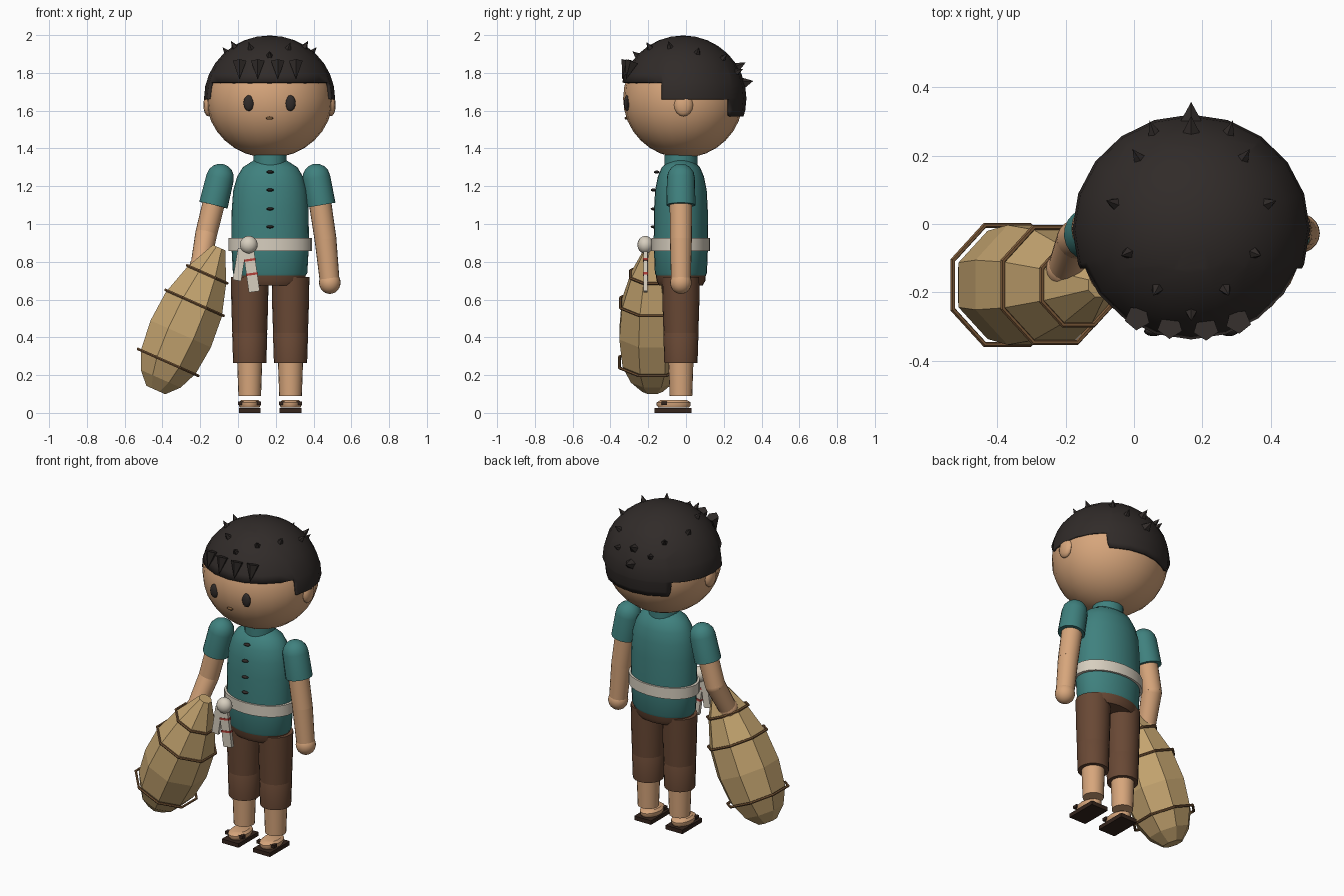
import bpy, bmesh, math
from mathutils import Vector, Matrix

if "Cube" in bpy.data.objects:
    bpy.data.objects.remove(bpy.data.objects["Cube"])

CX, CY = 0.17, -0.027          # body axis


def material(name, rgb):
    m = bpy.data.materials.new(name)
    m.diffuse_color = (*rgb, 1)
    m.use_nodes = True
    m.node_tree.nodes["Principled BSDF"].inputs["Base Color"].default_value = m.diffuse_color
    return m


SKIN = material("skin", (0.68, 0.38, 0.20))
TEAL = material("teal", (0.05, 0.22, 0.21))
HAIR = material("black", (0.030, 0.024, 0.022))
BROWN = material("brown", (0.14, 0.065, 0.035))
CREAM = material("cream", (0.68, 0.62, 0.52))
STRAW = material("straw", (0.55, 0.37, 0.16))
ROPE = material("rope", (0.20, 0.10, 0.04))
SOLE = material("sole", (0.035, 0.018, 0.012))
RED = material("red", (0.45, 0.05, 0.04))


def finish(bm, name, mat, smooth=True):
    bmesh.ops.recalc_face_normals(bm, faces=bm.faces[:])
    me = bpy.data.meshes.new(name)
    bm.to_mesh(me)
    bm.free()
    ob = bpy.data.objects.new(name, me)
    bpy.context.collection.objects.link(ob)
    me.materials.append(mat)
    if smooth:
        bpy.ops.object.select_all(action='DESELECT')
        ob.select_set(True)
        bpy.context.view_layer.objects.active = ob
        bpy.ops.object.shade_smooth_by_angle(angle=math.radians(40))
    return ob


def lathe(name, start, end, profile, mat, sides=20, squash=1, phase=0, smooth=True):
    """Capped rings along start->end; profile = (distance, radius)."""
    start, axis = Vector(start), (Vector(end) - Vector(start)).normalized()
    rot = axis.to_track_quat('Z', 'Y')
    bm, prev, rings = bmesh.new(), None, []
    for s, r in profile:
        ring = []
        for i in range(sides):
            a = 2 * math.pi * i / sides + phase
            ring.append(bm.verts.new(start + rot @ Vector((r * math.cos(a), r * squash * math.sin(a), s))))
        rings.append(ring)
    for a, b in zip(rings, rings[1:]):
        for i in range(sides):
            j = (i + 1) % sides
            bm.faces.new((a[i], a[j], b[j], b[i]))
    bm.faces.new(rings[0])
    bm.faces.new(rings[-1])
    return finish(bm, name, mat, smooth)


def ellipsoid_bm(c, r, seg=20, rows=14):
    bm = bmesh.new()
    bmesh.ops.create_uvsphere(bm, u_segments=seg, v_segments=rows, radius=1,
                              matrix=Matrix.Translation(c) @ Matrix.Diagonal((*r, 1)))
    return bm


def ellipsoid(name, c, r, mat, seg=20, rows=14):
    return finish(ellipsoid_bm(c, r, seg, rows), name, mat)


def box(name, c, size, mat, tilt=0):
    bm = bmesh.new()
    bmesh.ops.create_cube(bm, size=1, matrix=Matrix.Translation(c) @ Matrix.Rotation(tilt, 4, 'Y')
                          @ Matrix.Diagonal((*size, 1)))
    return finish(bm, name, mat, False)


def cone(name, base, direction, r, h, mat, sides=5):
    bm = bmesh.new()
    rot = Vector(direction).to_track_quat('Z', 'Y').to_matrix().to_4x4()
    bmesh.ops.create_cone(bm, cap_ends=True, segments=sides, radius1=r, radius2=0, depth=h,
                          matrix=Matrix.Translation(base) @ rot @ Matrix.Translation((0, 0, h / 2)))
    return finish(bm, name, mat, False)


# head, ears and face
HC = Vector((0.167, -0.015, 1.665))
ellipsoid("head", HC, (0.335, 0.318, 0.315), SKIN, 24, 16)
for s in (-1, 1):
    ellipsoid("ear", HC + Vector((s * 0.325, 0.002, -0.035)), (0.025, 0.05, 0.06), SKIN, 12, 8)
    ellipsoid("eye", HC + Vector((s * 0.11, -0.298, -0.025)), (0.028, 0.015, 0.042), HAIR, 12, 8)
ellipsoid("mouth", (HC.x, -0.317, 1.56), (0.021, 0.008, 0.008), ROPE, 10, 6)

# hair cap, stepped lower edge: fringe, sides, nape
HR = Vector((0.347, 0.335, 0.333))
bm = ellipsoid_bm(HC, HR, 20, 16)
for co, no in (((0, 0, 1.75), (0, 0, 1)), ((0, 0, 1.66), (0, 0, 1)), ((0, 0, 1.57), (0, 0, 1)),
               ((0, -0.13, 0), (0, 1, 0)), ((0, 0.23, 0), (0, 1, 0))):
    bmesh.ops.bisect_plane(bm, geom=bm.verts[:] + bm.edges[:] + bm.faces[:], plane_co=co, plane_no=no)
gone = []
for f in bm.faces:
    c = f.calc_center_median()
    limit = 1.75 if c.y < -0.13 else 1.66 if c.y < 0.23 else 1.57
    if c.z < limit:
        gone.append(f)
bmesh.ops.delete(bm, geom=gone, context='FACES')
hair = finish(bm, "hair_cap", HAIR)
hair.modifiers.new("thickness", 'SOLIDIFY').thickness = 0.018

# hair spikes standing on the cap
spikes = [(0, 0.29, 0.03, 0.06), (0, 0.325, 0.035, 0.06), (0, -0.245, 0.022, 0.045)]
for x, y in ((0.11, 0.285), (0.155, 0.21), (0.225, 0.075), (0.185, -0.07), (0.1, -0.175)):
    spikes += [(x, y, 0.022, 0.05), (-x, y, 0.022, 0.05)]
for x, y, r, h in spikes:
    z = HR.z * math.sqrt(max(0, 1 - (x / HR.x) ** 2 - (y / HR.y) ** 2))
    p = Vector((x, y, z))
    n = Vector((x / HR.x ** 2, y / HR.y ** 2, z / HR.z ** 2)).normalized()
    cone("hair_spike", HC + p - n * 0.012, n, r, h, HAIR)
# fringe locks hanging over the forehead
for x, y in ((0.01, -0.275), (0.105, -0.3), (0.21, -0.305), (0.305, -0.285)):
    cone("fringe_lock", (x, y, 1.86), ((x - CX) * 0.2, -0.35, -1), 0.038, 0.1, HAIR)

# torso, collar, belt and buttons
lathe("shirt", (CX, CY, 0), (CX, CY, 1),
      [(0.715, 0.18), (0.74, 0.197), (0.9, 0.206), (1.08, 0.203), (1.18, 0.195), (1.25, 0.175),
       (1.30, 0.145), (1.335, 0.09)], TEAL, 28, 0.7)
lathe("collar", (CX, CY, 0), (CX, CY, 1), [(1.31, 0.088), (1.365, 0.088)], TEAL, 20)
lathe("belt", (CX, CY, 0), (CX, CY, 1), [(0.857, 0.221), (0.925, 0.221)], CREAM, 28, 0.7)
lathe("hips", (CX, CY, 0), (CX, CY, 1), [(0.675, 0.165), (0.70, 0.185), (0.76, 0.192)], BROWN, 28, 0.7)
for z in (1.275, 1.18, 1.08, 0.985):
    ellipsoid("button", (CX, -0.172 if z < 1.2 else -0.155, z), (0.021, 0.015, 0.008), HAIR, 10, 6)

# legs, feet and sandals
for s in (-1, 1):
    x = CX + s * 0.108
    up = ((x, CY, 0), (x, CY, 1))
    lathe("trouser_thigh", *up, [(0.415, 0.092), (0.56, 0.097), (0.72, 0.1)], BROWN)
    lathe("trouser_cuff", *up, [(0.265, 0.088), (0.42, 0.093), (0.45, 0.08)], BROWN)
    lathe("shin", *up, [(0.09, 0.06), (0.29, 0.067)], SKIN)
    fy = -0.065
    lathe("foot", (x, fy, 0), (x, fy, 1), [(0.028, 0.052), (0.04, 0.058), (0.055, 0.058), (0.068, 0.045)],
          SKIN, 16, 1.55)
    box("sandal_sole", (x, -0.068, 0.013), (0.115, 0.195, 0.025), SOLE)
    box("sandal_strap", (x, -0.115, 0.05), (0.122, 0.03, 0.018), SOLE)


def arm(shoulder, cuff, elbow, hand):
    S, C, E, H = map(Vector, (shoulder, cuff, elbow, hand))
    L = (C - S).length
    dome = [(-0.074 * math.cos(a), 0.074 * math.sin(a)) for a in (0.1, 0.4, 0.75, 1.15)]
    lathe("sleeve", S, C, dome + [(0, 0.074), (L, 0.077)], TEAL)
    lathe("upper_arm", S, E, [(0.05, 0.06), ((E - S).length, 0.058)], SKIN)
    ellipsoid("elbow", E, (0.058,) * 3, SKIN)
    lathe("forearm", E, H, [(0, 0.058), ((H - E).length, 0.052)], SKIN)
    ellipsoid("hand", H, (0.057, 0.057, 0.06), SKIN)


arm((0.415, CY, 1.245), (0.44, CY, 1.10), (0.463, CY, 0.92), (0.486, CY, 0.69))
arm((-0.095, CY, 1.245), (-0.13, -0.03, 1.10), (-0.168, -0.045, 0.95), (-0.2, -0.13, 0.775))

# woven bag with three rope hoops
TOP, END = Vector((-0.10, -0.178, 0.875)), Vector((-0.434, -0.178, 0.124))
K, DIR = 1 / math.cos(math.pi / 8), (END - TOP).normalized()
lathe("bag", TOP, END, [(s, r * K) for s, r in ((0, 0.036), (0.16, 0.112), (0.33, 0.162), (0.5, 0.175),
      (0.66, 0.158), (0.76, 0.115), (0.825, 0.055))], STRAW, 8, 1, math.pi / 8, False)
for s, r in ((0.155, 0.117), (0.32, 0.168), (0.665, 0.174)):
    bpy.ops.mesh.primitive_torus_add(major_segments=8, minor_segments=6, major_radius=r * K, minor_radius=0.008)
    hoop = bpy.context.object
    hoop.name = "bag_hoop"
    hoop.matrix_world = (Matrix.Translation(TOP + DIR * s) @ DIR.to_track_quat('Z', 'Y').to_matrix().to_4x4()
                         @ Matrix.Rotation(math.pi / 8, 4, 'Z'))
    hoop.data.materials.append(ROPE)

# belt knot with hanging banded sash ends
ellipsoid("belt_knot", (0.057, -0.215, 0.89), (0.047, 0.042, 0.047), CREAM, 16, 10)
box("sash_long", (0.071, -0.215, 0.75), (0.058, 0.022, 0.22), CREAM, -0.14)
box("sash_short", (0.008, -0.21, 0.785), (0.045, 0.02, 0.17), CREAM, 0.16)
for x, z in ((0.063, 0.81), (0.074, 0.735)):
    box("sash_band", (x, -0.215, z), (0.062, 0.027, 0.012), RED, -0.14)
